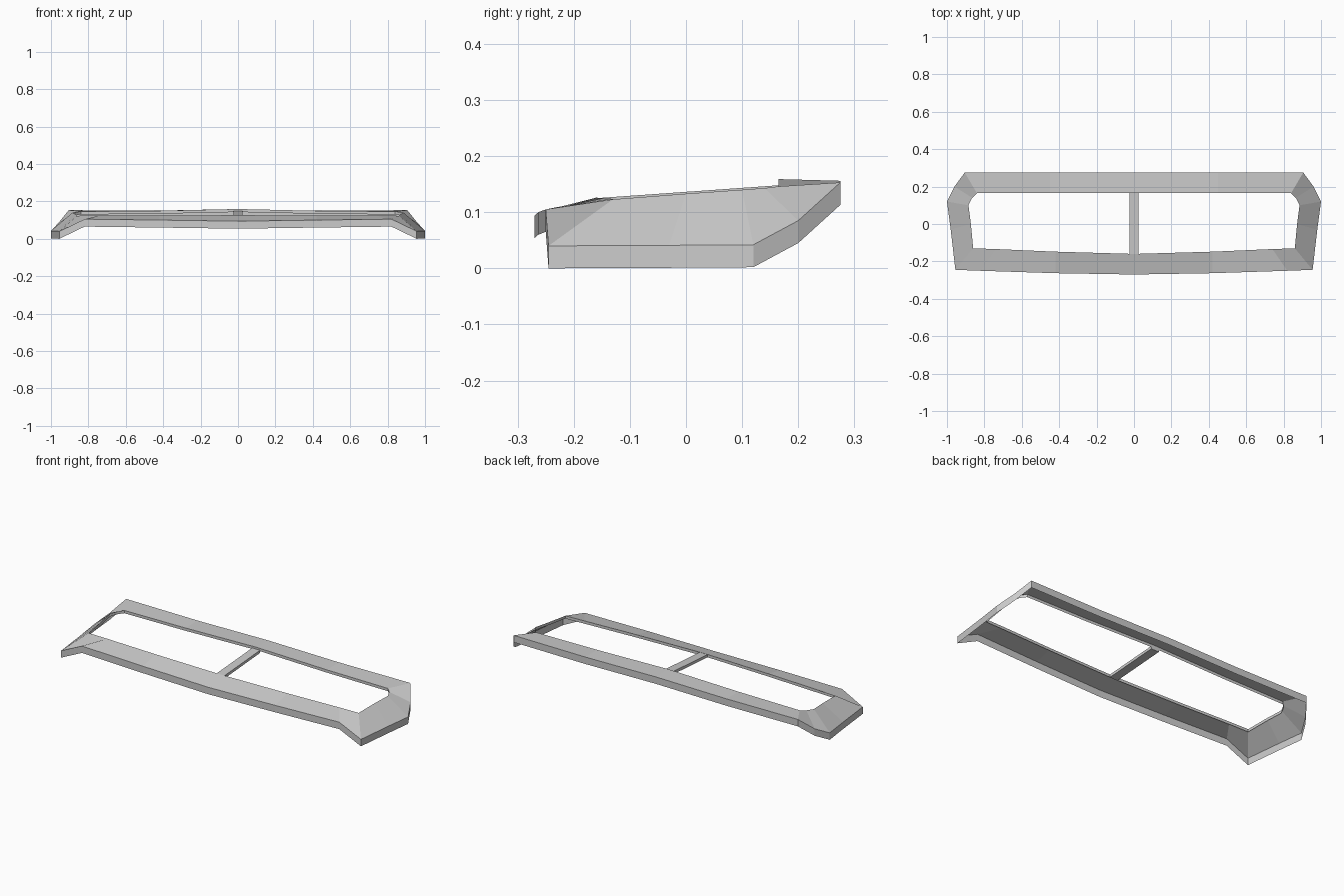
import bpy
import bmesh
from mathutils import Vector

cube = bpy.data.objects.get("Cube")
if cube:
    bpy.data.objects.remove(cube, do_unlink=True)

# Single flat grey
grey = bpy.data.materials.new("plain grey")
grey.use_nodes = True
color = (0.6, 0.6, 0.6, 1)
grey.diffuse_color = color
grey.node_tree.nodes["Principled BSDF"].inputs["Base Color"].default_value = color

SKIRT = 0.04   # depth of the outer wall
LIP = 0.016    # depth of the inner wall

# Half frame stations from front centre to back centre: outer edge, inner edge
front = [
    ((0, -.27, .094), (0, -.16, .126)),
    ((.42, -.263, .1), (.42, -.148, .125)),
    ((.82, -.25, .105), (.74, -.134, .124)),
    ((.955, -.245, .04), (.86, -.13, .123)),
]
back = [
    ((.905, .275, .153), (.84, .165, .146)),
    ((.45, .275, .15), (.45, .165, .149)),
    ((0, .275, .156), (0, .165, .159)),
]
side = [
    front[-1],
    ((.98, -.03, .041), (.872, 0, .133)),
    ((1, .12, .042), (.885, .1, .14)),
    ((.96, .2, .085), (.865, .14, .143)),
    back[0],
]


def mesh_object(name, bm):
    bmesh.ops.recalc_face_normals(bm, faces=bm.faces)
    # Sloped panels face upward on the open-bottomed shell
    if sum(f.normal.z * f.calc_area() for f in bm.faces) < -1e-6:
        bmesh.ops.reverse_faces(bm, faces=bm.faces)
    mesh = bpy.data.meshes.new(name)
    bm.to_mesh(mesh)
    bm.free()
    mesh.materials.append(grey)
    obj = bpy.data.objects.new(name, mesh)
    bpy.context.collection.objects.link(obj)
    return obj


def shell(name, stations, sign=1):
    """Open channel: outer skirt, sloped top panel and inner lip."""
    bm = bmesh.new()
    rows = []
    for outer, inner in stations:
        o, i = Vector(outer), Vector(inner)
        section = [o - Vector((0, 0, SKIRT)), o, i, i - Vector((0, 0, LIP))]
        rows.append([bm.verts.new((p.x * sign, p.y, p.z)) for p in section])
    for a, b in zip(rows, rows[1:]):
        for k in range(3):
            bm.faces.new((a[k], b[k], b[k + 1], a[k + 1]))
    return mesh_object(name, bm)


def full_width(stations):
    """Mirror a half run of stations across the centre line."""
    flip = [tuple((-p[0], p[1], p[2]) for p in s) for s in stations if s[0][0] > 0]
    return sorted(stations + flip, key=lambda s: s[0][0])


# Main frame
shell("front_bar", full_width(front))
shell("back_bar", full_width(back))
shell("left_side", side)
shell("right_side", side, -1)

# Centre crossbar joining the two inner edges
bm = bmesh.new()
ends = []
for y, z in ((-.16, .125), (.165, .148)):
    ends.append([bm.verts.new((x, y, z - d))
                 for x, d in ((-.025, 0), (.025, 0), (.025, LIP), (-.025, LIP))])
for k in range(4):
    n = (k + 1) % 4
    bm.faces.new((ends[0][k], ends[0][n], ends[1][n], ends[1][k]))
for end in ends:
    bm.faces.new(end)
mesh_object("center_crossbar", bm)
